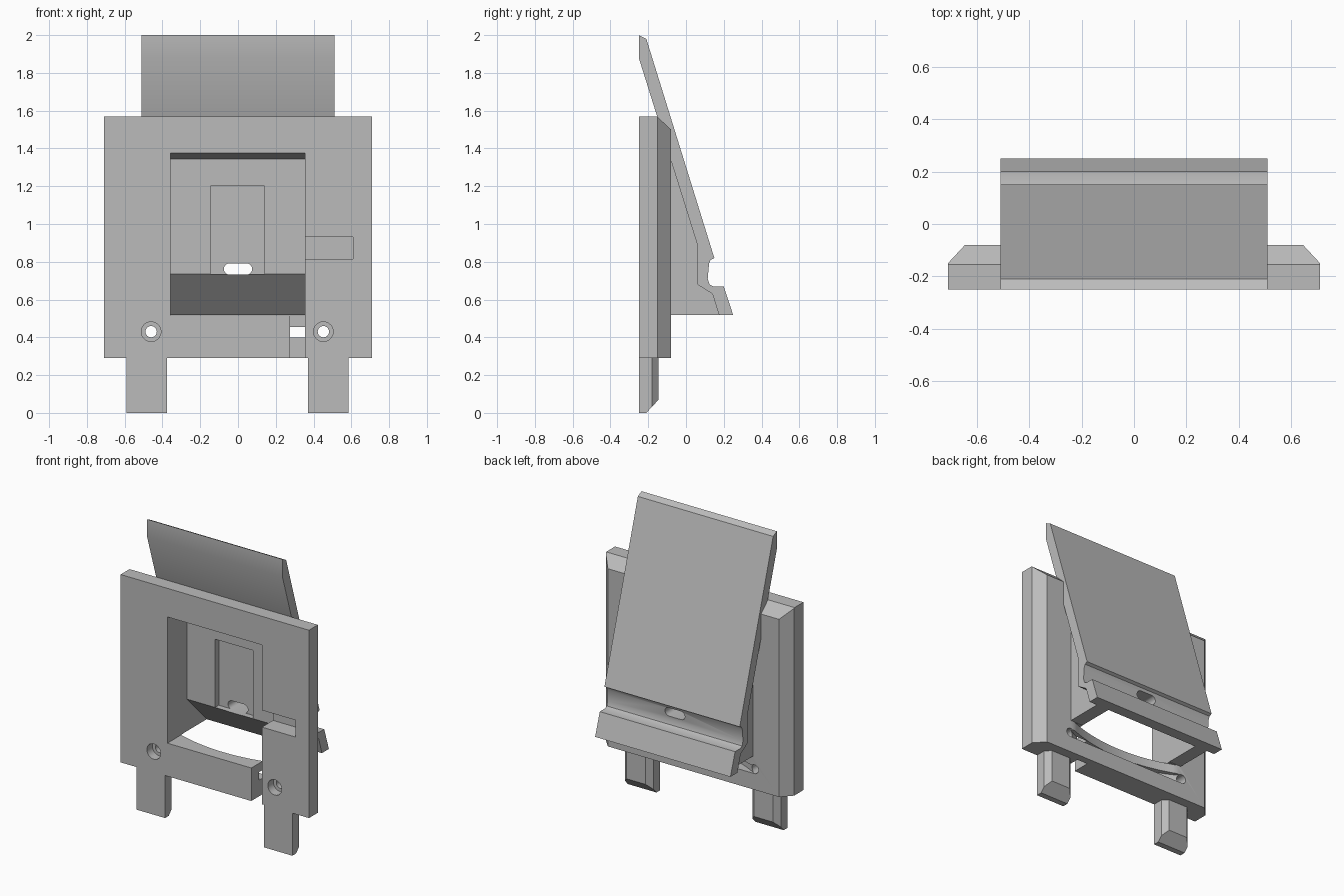
import bpy, bmesh
from math import sin, cos, pi

cube = bpy.data.objects.get("Cube")
if cube:
    bpy.data.objects.remove(cube, do_unlink=True)

grey = bpy.data.materials.new("light grey plastic")
grey.use_nodes = True
colour = (0.5, 0.5, 0.5, 1)
grey.diffuse_color = colour
grey.node_tree.nodes["Principled BSDF"].inputs["Base Color"].default_value = colour


def prism(name, points, start, end, axis):
    """Extrude a closed outline: axis x takes (y, z), y takes (x, z), z takes (x, y)."""
    place = {"x": lambda p, t: (t, p[0], p[1]),
             "y": lambda p, t: (p[0], t, p[1]),
             "z": lambda p, t: (p[0], p[1], t)}[axis]
    bm = bmesh.new()
    face = bm.faces.new([bm.verts.new(place(p, start)) for p in points])
    ext = bmesh.ops.extrude_face_region(bm, geom=[face])
    shift = place((0, 0), end - start)
    bmesh.ops.translate(bm, vec=shift, verts=[g for g in ext["geom"] if isinstance(g, bmesh.types.BMVert)])
    bmesh.ops.recalc_face_normals(bm, faces=bm.faces)
    mesh = bpy.data.meshes.new(name)
    bm.to_mesh(mesh)
    bm.free()
    mesh.materials.append(grey)
    obj = bpy.data.objects.new(name, mesh)
    bpy.context.collection.objects.link(obj)
    return obj


def rect(a, b, c, d):
    return [(a, c), (b, c), (b, d), (a, d)]


def circle(x, y, r, n=32):
    return [(x + r * cos(2 * pi * i / n), y + r * sin(2 * pi * i / n)) for i in range(n)]


def combine(target, tools, operation):
    """Apply booleans in turn and discard the tools."""
    for tool in tools:
        mod = target.modifiers.new("boolean", "BOOLEAN")
        mod.operation, mod.solver, mod.object = operation, "EXACT", tool
        bpy.context.view_layer.update()
        evaluated = target.evaluated_get(bpy.context.evaluated_depsgraph_get())
        mesh = bpy.data.meshes.new_from_object(evaluated)
        target.modifiers.clear()
        target.data = mesh
        bpy.data.objects.remove(tool, do_unlink=True)


# Upright plate, chamfered along the back of both sides and the top
stand = prism("phone_stand", [(-0.71, -0.25), (0.71, -0.25), (0.71, -0.15), (0.645, -0.08),
                              (-0.645, -0.08), (-0.71, -0.15)], 0.29, 1.57, "z")
top_chamfer = prism("top_chamfer", [(-0.155, 1.571), (-0.079, 1.5), (-0.05, 1.6), (-0.155, 1.6)],
                    -0.8, 0.8, "x")
combine(stand, [top_chamfer], "DIFFERENCE")

# Sloping back rest with a grooved lip
rest = prism("back_rest", [(-0.25, 2), (-0.21, 1.98), (0.15, 0.82), (0.13, 0.81), (0.122, 0.79),
                           (0.115, 0.71), (0.125, 0.68), (0.145, 0.67), (0.2, 0.67), (0.25, 0.517),
                           (0.175, 0.517), (0.14, 0.63), (0.06, 0.68), (0.06, 0.89), (-0.25, 1.88)],
             -0.51, 0.51, "x")
# Solid support between plate and rest
support = prism("support", [(-0.1, 1.38), (-0.08, 1.36), (0.08, 0.89), (0.08, 0.69), (0.145, 0.64),
                            (0.18, 0.517), (-0.1, 0.517)], -0.45, 0.45, "x")

# Feet with chamfered back edges and toes
feet = []
for x0, x1 in ((-0.59, -0.375), (0.37, 0.585)):
    foot = prism("foot", [(x0, -0.25), (x1, -0.25), (x1, -0.18), (x1 - 0.035, -0.145),
                          (x0 + 0.035, -0.145), (x0, -0.18)], 0, 0.32, "z")
    toe = prism("toe_cut", [(-0.21, 0), (-0.145, 0.07), (-0.1, 0.07), (-0.1, -0.05), (-0.21, -0.05)],
                -0.8, 0.8, "x")
    combine(foot, [toe], "DIFFERENCE")
    feet.append(foot)
combine(stand, [rest, support] + feet, "UNION")

# Window cavity, device pocket and cable hole
oval = [(s * (0.045 + 0.03 * sin(a)), 0.762 + s * 0.03 * cos(a))
        for s in (1, -1) for a in [pi * i / 10 for i in range(11)]]
cuts = [
    prism("cavity", [(-0.3, 0.515), (-0.3, 1.38), (-0.25, 1.375), (-0.04, 1.345), (-0.04, 0.735),
                     (0.175, 0.515)], -0.357, 0.355, "x"),
    prism("pocket", rect(-0.145, 0.14, 0.735, 1.2), -0.1, 0, "y"),
    prism("cable_hole", oval, -0.1, 0.2, "y"),
    # Cable channels in the front
    prism("side_slot", rect(0.34, 0.61, 0.815, 0.93), -0.3, -0.13, "y"),
    prism("lower_channel", rect(0.275, 0.355, 0.25, 0.53), -0.3, -0.13, "y"),
    # Curved scoop and groove behind the lower bar
    prism("scoop", circle(0, 0.98, 1.14, 160), 0.43, 0.515, "z"),
    prism("groove", circle(0, 0.669, 0.879, 160), 0.40, 0.455, "z"),
]
# Counterbored screw holes
for x in (-0.46, 0.452):
    cuts.append(prism("screw_hole", circle(x, 0.43, 0.03), -0.3, 0, "y"))
    cuts.append(prism("counterbore", circle(x, 0.43, 0.052), -0.3, -0.19, "y"))
combine(stand, cuts, "DIFFERENCE")

bpy.ops.object.select_all(action="DESELECT")
stand.select_set(True)
bpy.context.view_layer.objects.active = stand
bpy.ops.object.shade_smooth_by_angle(angle=0.5)
